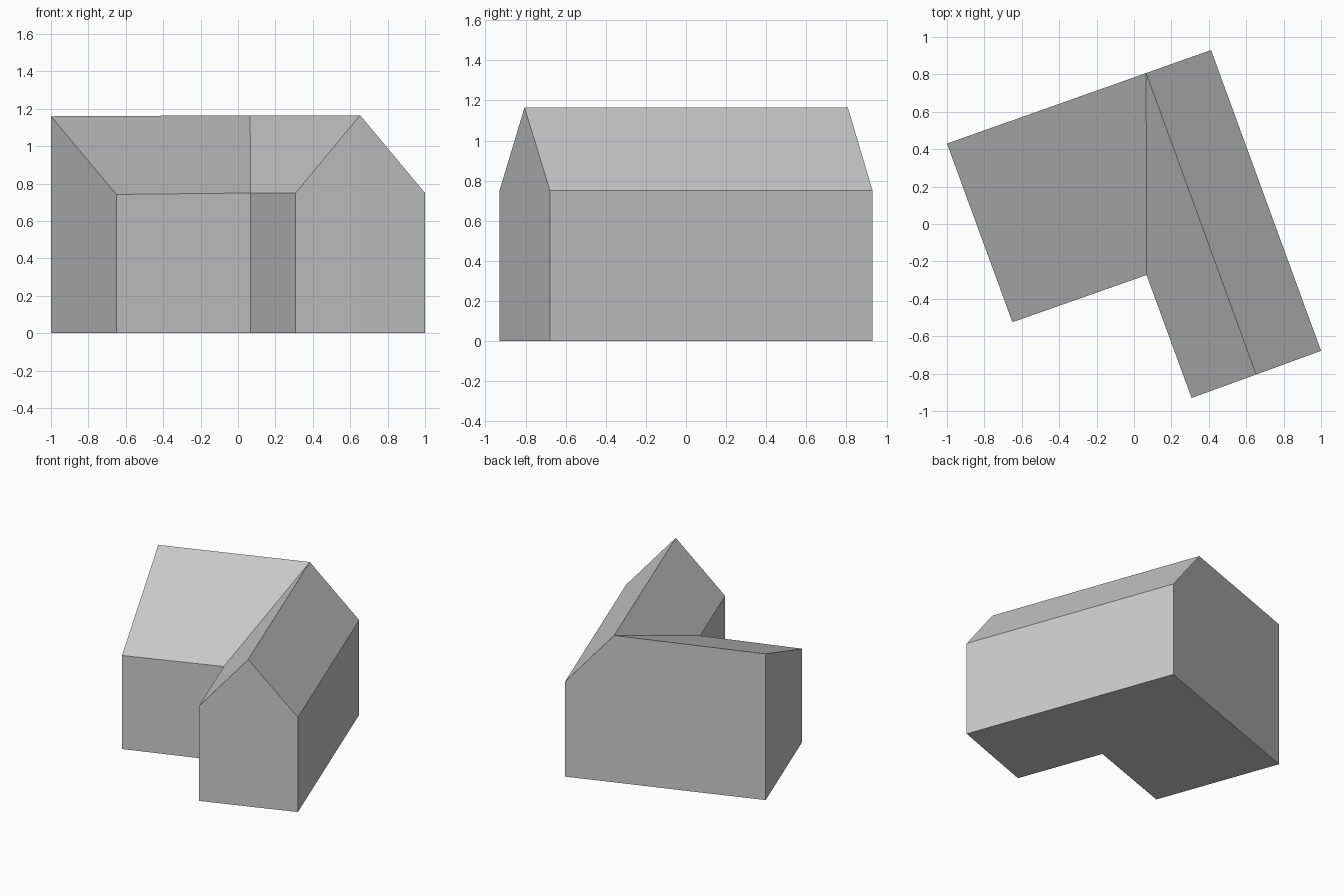
import bpy
import bmesh
import math

default_cube = bpy.data.objects.get("Cube")
if default_cube:
    bpy.data.objects.remove(default_cube, do_unlink=True)

EAVE, RIDGE = 0.75, 1.165
LEAN_TO_EAVE, LEAN_TO_TOP = 0.742, 1.16

# Plan outline, counter-clockwise, with the wall-top height at each corner
outline = {
    "lean_to_back": (-1.0, 0.43, LEAN_TO_TOP),
    "lean_to_front": (-0.65, -0.525, LEAN_TO_EAVE),
    "inner_corner": (0.067, -0.273, EAVE),
    "gable_left": (0.308, -0.93, EAVE),
    "ridge_front": (0.653, -0.805, RIDGE),
    "gable_right": (1.0, -0.678, EAVE),
    "gable_back": (0.412, 0.93, EAVE),
    "ridge_back": (0.065, 0.807, RIDGE),
}

# Roof slopes, each named by the corners it spans
roof_slopes = [
    ("lean_to_back", "lean_to_front", "inner_corner", "ridge_back"),
    ("ridge_back", "inner_corner", "gable_left", "ridge_front"),
    ("ridge_back", "ridge_front", "gable_right", "gable_back"),
]

bm = bmesh.new()
base = {name: bm.verts.new((x, y, 0)) for name, (x, y, z) in outline.items()}
top = {name: bm.verts.new(point) for name, point in outline.items()}

# Walls
names = list(outline)
for a, b in zip(names, names[1:] + names[:1]):
    bm.faces.new((base[a], base[b], top[b], top[a]))

# Floor and roof
bm.faces.new([base[name] for name in reversed(names)])
for slope in roof_slopes:
    bm.faces.new([top[name] for name in slope])

# Merge the two halves of each flat gable wall
bmesh.ops.dissolve_limit(bm, angle_limit=math.radians(1.5),
                         verts=bm.verts[:], edges=bm.edges[:])
bmesh.ops.recalc_face_normals(bm, faces=bm.faces[:])

mesh = bpy.data.meshes.new("house_body")
bm.to_mesh(mesh)
bm.free()

# Plain grey finish
grey = bpy.data.materials.new("plain_grey")
grey.use_nodes = True
colour = (0.6, 0.6, 0.6, 1.0)
grey.diffuse_color = colour
grey.node_tree.nodes["Principled BSDF"].inputs["Base Color"].default_value = colour
mesh.materials.append(grey)

house = bpy.data.objects.new("house_body", mesh)
bpy.context.collection.objects.link(house)
